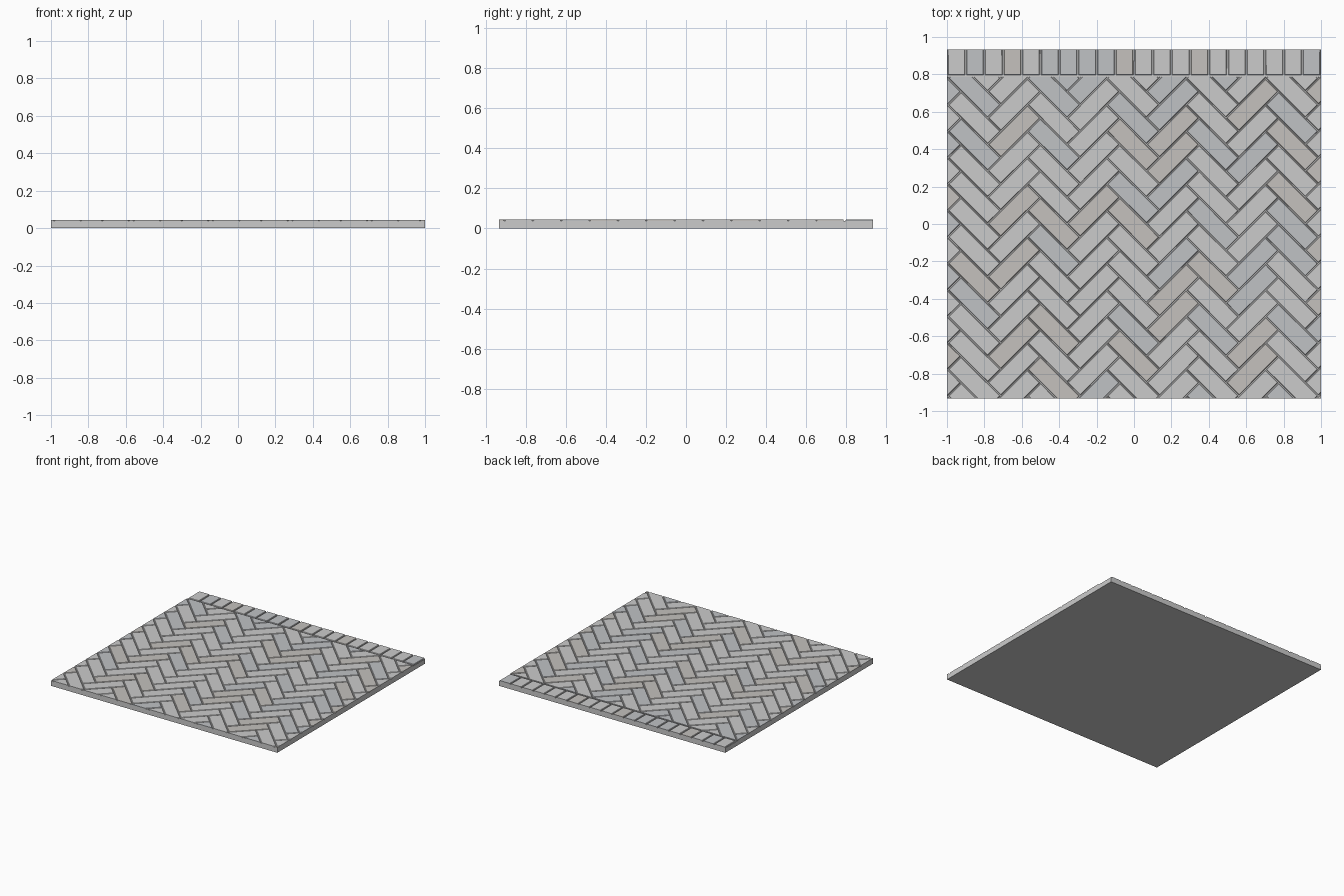
import bpy, bmesh, math, random
from mathutils import Vector, Matrix

if "Cube" in bpy.data.objects:
    bpy.data.objects.remove(bpy.data.objects["Cube"])

random.seed(4)
HX, HY = 1.0, 0.932          # half extents of the slab
TOP, BED = 0.0445, 0.037     # paver top and joint bed heights
PITCH = 0.1415               # vertical step of the zigzag
W = PITCH / math.sqrt(2)     # paver width, pavers are 3:1
N = 3
CHAMFER = 0.003
SPLIT = 0.786                # joint between herringbone and border


def material(name, rgb):
    m = bpy.data.materials.new(name)
    m.diffuse_color = (*rgb, 1)
    m.use_nodes = True
    m.node_tree.nodes["Principled BSDF"].inputs["Base Color"].default_value = m.diffuse_color
    return m


STONE = [material("stone_grey", (0.56, 0.56, 0.555)),
         material("stone_warm", (0.555, 0.535, 0.515)),
         material("stone_cool", (0.525, 0.54, 0.56))]
JOINT = material("joint_sand", (0.52, 0.52, 0.515))


def add_paver(bm, centre, length, width, angle, gap):
    """Paver with chamfered top edges, standing on the joint bed."""
    hx, hy = (length - gap) / 2, (width - gap) / 2
    top = TOP - random.uniform(0, 0.001)
    rot = Matrix.Rotation(angle + random.uniform(-0.004, 0.004), 3, 'Z')
    mat = random.choices((0, 1, 2), (6, 2, 2))[0]
    rings = []
    for z, inset in ((BED, 0), (top - CHAMFER, 0), (top, CHAMFER)):
        ring = []
        for sx, sy in ((-1, -1), (1, -1), (1, 1), (-1, 1)):
            p = rot @ Vector((sx * (hx - inset), sy * (hy - inset), z))
            ring.append(bm.verts.new(p + Vector((*centre, 0))))
        rings.append(ring)
    faces = [bm.faces.new(rings[0][::-1]), bm.faces.new(rings[-1])]
    for a, b in zip(rings, rings[1:]):
        for i in range(4):
            j = (i + 1) % 4
            faces.append(bm.faces.new((a[i], a[j], b[j], b[i])))
    for f in faces:
        f.material_index = mat


def trim(bm, x0, x1, y0, y1):
    """Saw the pavers off at the slab outline and cap the cuts."""
    for co, no in (((x0, 0, 0), (-1, 0, 0)), ((x1, 0, 0), (1, 0, 0)),
                   ((0, y0, 0), (0, -1, 0)), ((0, y1, 0), (0, 1, 0))):
        bmesh.ops.bisect_plane(bm, geom=bm.verts[:] + bm.edges[:] + bm.faces[:],
                               plane_co=co, plane_no=no, clear_outer=True)
        rim = [e for e in bm.edges if e.is_boundary]
        bmesh.ops.holes_fill(bm, edges=rim, sides=0)
    bmesh.ops.recalc_face_normals(bm, faces=bm.faces[:])


def finish(bm, name, mats):
    me = bpy.data.meshes.new(name)
    bm.to_mesh(me)
    bm.free()
    for m in mats:
        me.materials.append(m)
    ob = bpy.data.objects.new(name, me)
    bpy.context.collection.objects.link(ob)


# Herringbone field: one lying and one standing paver per lattice cell, turned 45 degrees
bm = bmesh.new()
origin = Vector((0.137, 0.213))
turn = Matrix.Rotation(math.radians(45), 2)
for col in range(-4, 5):
    for row in range(-13, 9):
        u, v = row + N * col, row - N * col
        for cu, cv, ang in ((u + N / 2, v + 0.5, 45), (u + 0.5, v + 1 + N / 2, 135)):
            c = origin + turn @ Vector((cu * W, cv * W))
            if abs(c.x) < HX + 0.25 and -HY - 0.25 < c.y < SPLIT + 0.25:
                add_paver(bm, c, N * W, W, math.radians(ang), 0.005)
trim(bm, -HX, HX, -HY, SPLIT)
finish(bm, "herringbone_pavers", STONE)

# Straight border course along the back
bm = bmesh.new()
y0, y1 = SPLIT + 0.006, HY + 0.02
for i in range(20):
    add_paver(bm, (-0.95 + 0.1 * i, (y0 + y1) / 2), 0.1, y1 - y0, 0, 0.008)
trim(bm, -HX, HX, y0, HY)
finish(bm, "border_pavers", STONE)

# Slab that carries the pavers and fills the joints
bm = bmesh.new()
bmesh.ops.create_cube(bm, size=1)
bmesh.ops.scale(bm, verts=bm.verts, vec=(2 * HX, 2 * HY, BED))
bmesh.ops.translate(bm, verts=bm.verts, vec=(0, 0, BED / 2))
finish(bm, "joint_bed", [JOINT])
